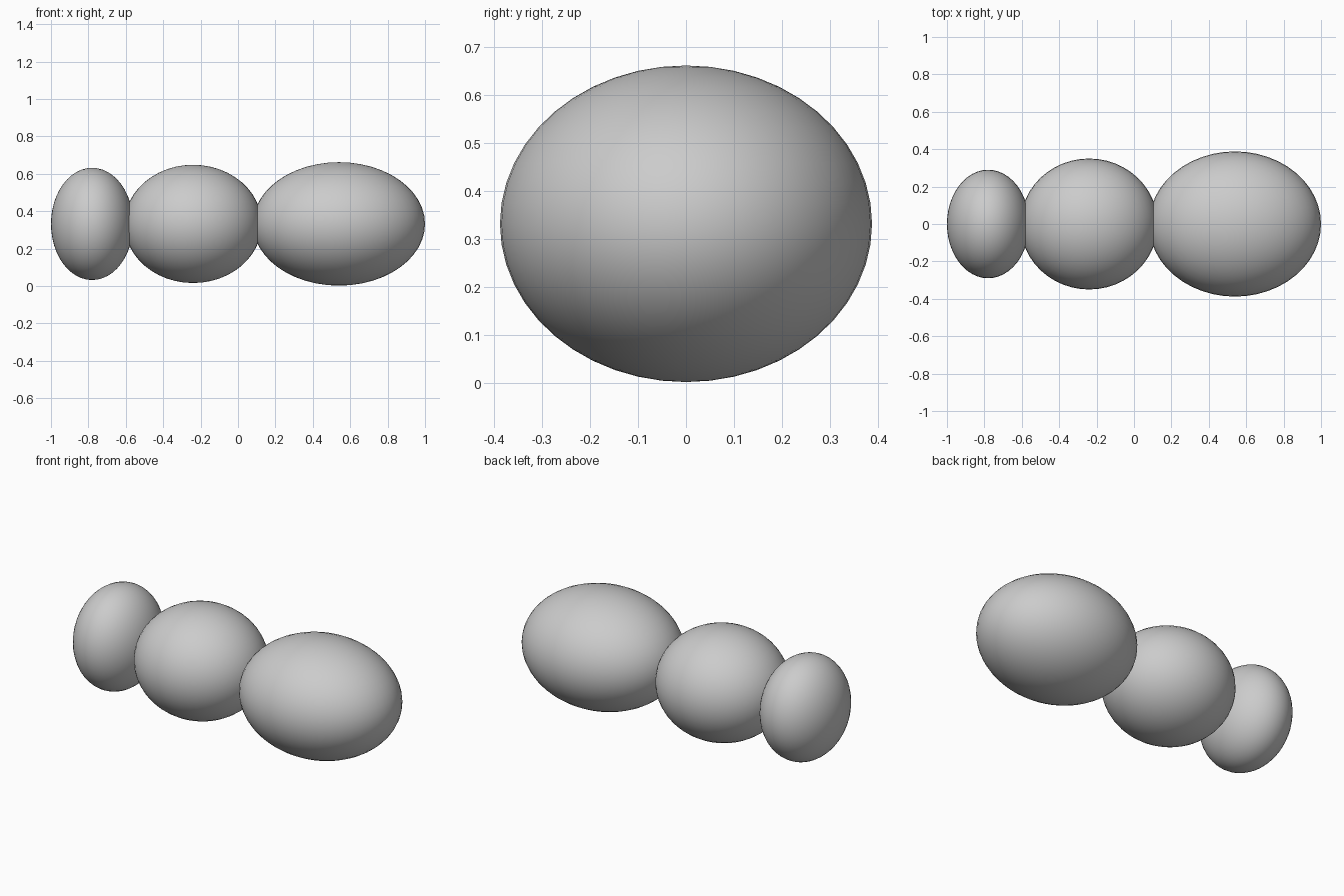
import bpy

cube = bpy.data.objects.get("Cube")
if cube:
    bpy.data.objects.remove(cube, do_unlink=True)

# Single plain grey for the whole body
grey = bpy.data.materials.new("plain_grey")
grey.use_nodes = True
colour = (0.6, 0.6, 0.6, 1)
grey.diffuse_color = colour
grey.node_tree.nodes["Principled BSDF"].inputs["Base Color"].default_value = colour


def ellipsoid(name, x, radii):
    """Smooth ellipsoid centred on the body axis."""
    bpy.ops.mesh.primitive_uv_sphere_add(
        segments=48, ring_count=24, radius=1, location=(x, 0, 0.332))
    part = bpy.context.object
    part.name = name
    part.scale = radii
    bpy.ops.object.transform_apply(location=False, rotation=False, scale=True)
    bpy.ops.object.shade_smooth()
    part.data.materials.append(grey)


# Three overlapping segments, growing from right to left
ellipsoid("small_segment", -0.78, (0.22, 0.29, 0.30))
ellipsoid("middle_segment", -0.24, (0.367, 0.35, 0.316))
ellipsoid("large_segment", 0.54, (0.46, 0.388, 0.33))
